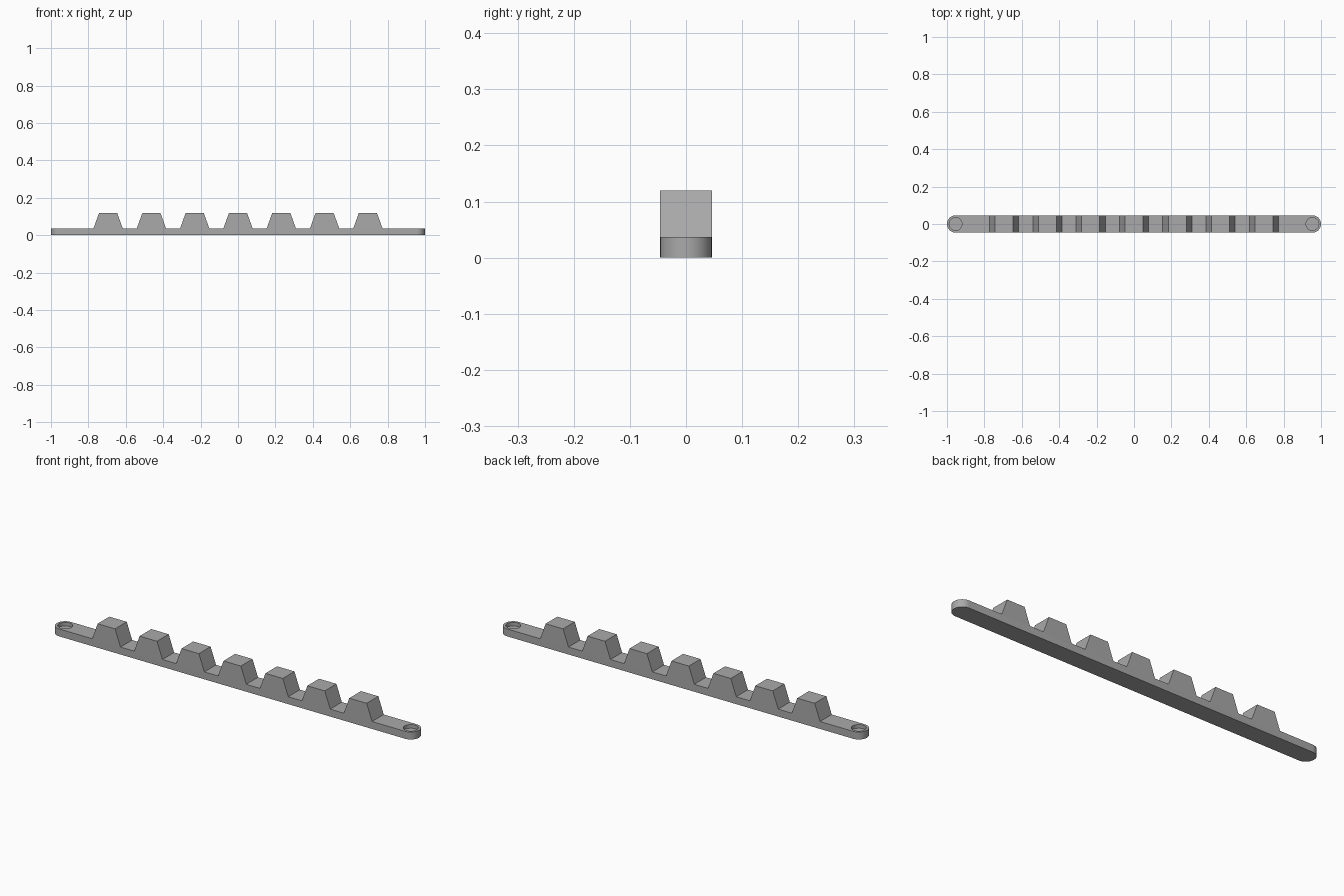
import bpy, bmesh
from math import pi, sin, cos, radians

cube = bpy.data.objects.get("Cube")
if cube:
    bpy.data.objects.remove(cube, do_unlink=True)

HALF_WIDTH, BAR_TOP, TOOTH_TOP = 0.046, 0.037, 0.12
END_X = 1 - HALF_WIDTH
HOLE_RADIUS, HOLE_FLOOR = 0.034, 0.019
TEETH, PITCH = 7, 0.2315

grey = bpy.data.materials.new("grey_plastic")
grey.use_nodes = True
colour = (0.4, 0.4, 0.4, 1)
grey.diffuse_color = colour
grey.node_tree.nodes["Principled BSDF"].inputs["Base Color"].default_value = colour


def prism(name, outline, offset):
    """Extrude a closed outline of 3D points along an offset."""
    bm = bmesh.new()
    face = bm.faces.new([bm.verts.new(p) for p in outline])
    result = bmesh.ops.extrude_face_region(bm, geom=[face], use_keep_orig=True)
    moved = [g for g in result["geom"] if isinstance(g, bmesh.types.BMVert)]
    bmesh.ops.translate(bm, verts=moved, vec=offset)
    bmesh.ops.recalc_face_normals(bm, faces=bm.faces)
    mesh = bpy.data.meshes.new(name)
    bm.to_mesh(mesh)
    bm.free()
    mesh.materials.append(grey)
    obj = bpy.data.objects.new(name, mesh)
    bpy.context.collection.objects.link(obj)
    return obj


def arc(x, radius, start, sweep, steps, z):
    return [(x + radius * cos(a), radius * sin(a), z)
            for a in (start + sweep * i / steps for i in range(steps + 1))]


def boolean(target, cutter, operation):
    mod = target.modifiers.new(cutter.name, "BOOLEAN")
    mod.operation, mod.object, mod.solver = operation, cutter, "EXACT"
    bpy.context.view_layer.objects.active = target
    bpy.ops.object.modifier_apply(modifier=mod.name)
    bpy.data.objects.remove(cutter, do_unlink=True)


# Toothed side profile, wider than the finished bar
side = [(1.1, -0.1, 0), (-1.1, -0.1, 0), (-1.1, -0.1, BAR_TOP)]
for i in range(TEETH):
    centre = (i - (TEETH - 1) / 2) * PITCH
    for dx, z in ((-0.078, BAR_TOP), (-0.048, TOOTH_TOP),
                  (0.048, TOOTH_TOP), (0.078, BAR_TOP)):
        side.append((centre + dx, -0.1, z))
side.append((1.1, -0.1, BAR_TOP))
rack = prism("toothed_rack", side, (0, 0.2, 0))

# Round the bar ends by trimming to a pill-shaped plan
plan = (arc(END_X, HALF_WIDTH, -pi / 2, pi, 24, -0.1)
        + arc(-END_X, HALF_WIDTH, pi / 2, pi, 24, -0.1))
boolean(rack, prism("rounded_plan", plan, (0, 0, 0.4)), "INTERSECT")

# Blind round sockets in both ends
for x in (-END_X, END_X):
    circle = arc(x, HOLE_RADIUS, 0, 2 * pi, 40, HOLE_FLOOR)[:-1]
    boolean(rack, prism("socket_cutter", circle, (0, 0, 0.1)), "DIFFERENCE")

# Smooth the round ends and keep the crisp edges
bpy.ops.object.select_all(action="DESELECT")
rack.select_set(True)
bpy.context.view_layer.objects.active = rack
bpy.ops.object.shade_smooth_by_angle(angle=radians(30))
